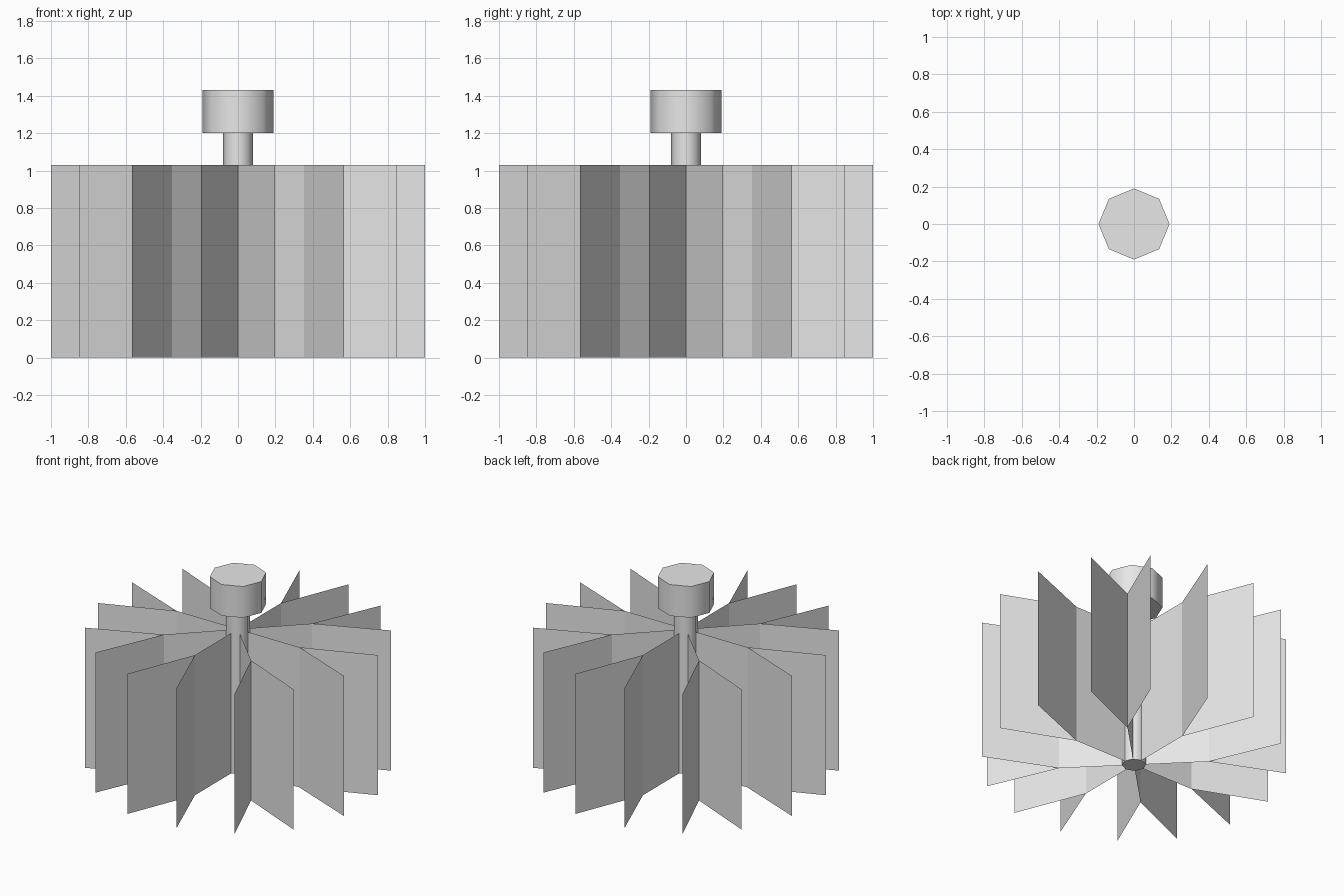
import bpy
import bmesh
from math import cos, sin, pi, radians

cube = bpy.data.objects.get("Cube")
if cube:
    bpy.data.objects.remove(cube, do_unlink=True)

FIN_HEIGHT = 1.03
BRANCHES = 8
FORK_RADIUS = 0.5
TIP_RADIUS = 1.02

# Single plain grey
grey = bpy.data.materials.new("light_grey")
grey.use_nodes = True
colour = (0.8, 0.8, 0.8, 1)
grey.diffuse_color = colour
grey.node_tree.nodes["Principled BSDF"].inputs["Base Color"].default_value = colour


def column(bm, radius, angle):
    """Bottom and top vertex of an upright edge at a polar position."""
    x, y = radius * cos(angle), radius * sin(angle)
    return bm.verts.new((x, y, 0)), bm.verts.new((x, y, FIN_HEIGHT))


def sheet(bm, inner, outer):
    bm.faces.new((inner[0], outer[0], outer[1], inner[1]))


def cylinder(name, radius, bottom, top):
    bpy.ops.mesh.primitive_cylinder_add(
        vertices=8, radius=radius, depth=top - bottom,
        location=(0, 0, (bottom + top) / 2))
    obj = bpy.context.object
    obj.name = name
    obj.data.materials.append(grey)
    bpy.ops.object.shade_smooth_by_angle(angle=radians(60))
    return obj


# Thin radial sheets, each forking into two outer blades
bm = bmesh.new()
axis = column(bm, 0, 0)
for i in range(BRANCHES):
    angle = i * 2 * pi / BRANCHES
    fork = column(bm, FORK_RADIUS, angle)
    sheet(bm, axis, fork)
    for side in (-1, 1):
        tip = column(bm, TIP_RADIUS, angle + side * pi / (2 * BRANCHES))
        sheet(bm, fork, tip)
mesh = bpy.data.meshes.new("forked_fins")
bm.to_mesh(mesh)
bm.free()
mesh.materials.append(grey)
fins = bpy.data.objects.new("forked_fins", mesh)
bpy.context.collection.objects.link(fins)

# Central shaft and the knob on top
cylinder("shaft", 0.08, 0, 1.2)
cylinder("knob", 0.19, 1.2, 1.43)
